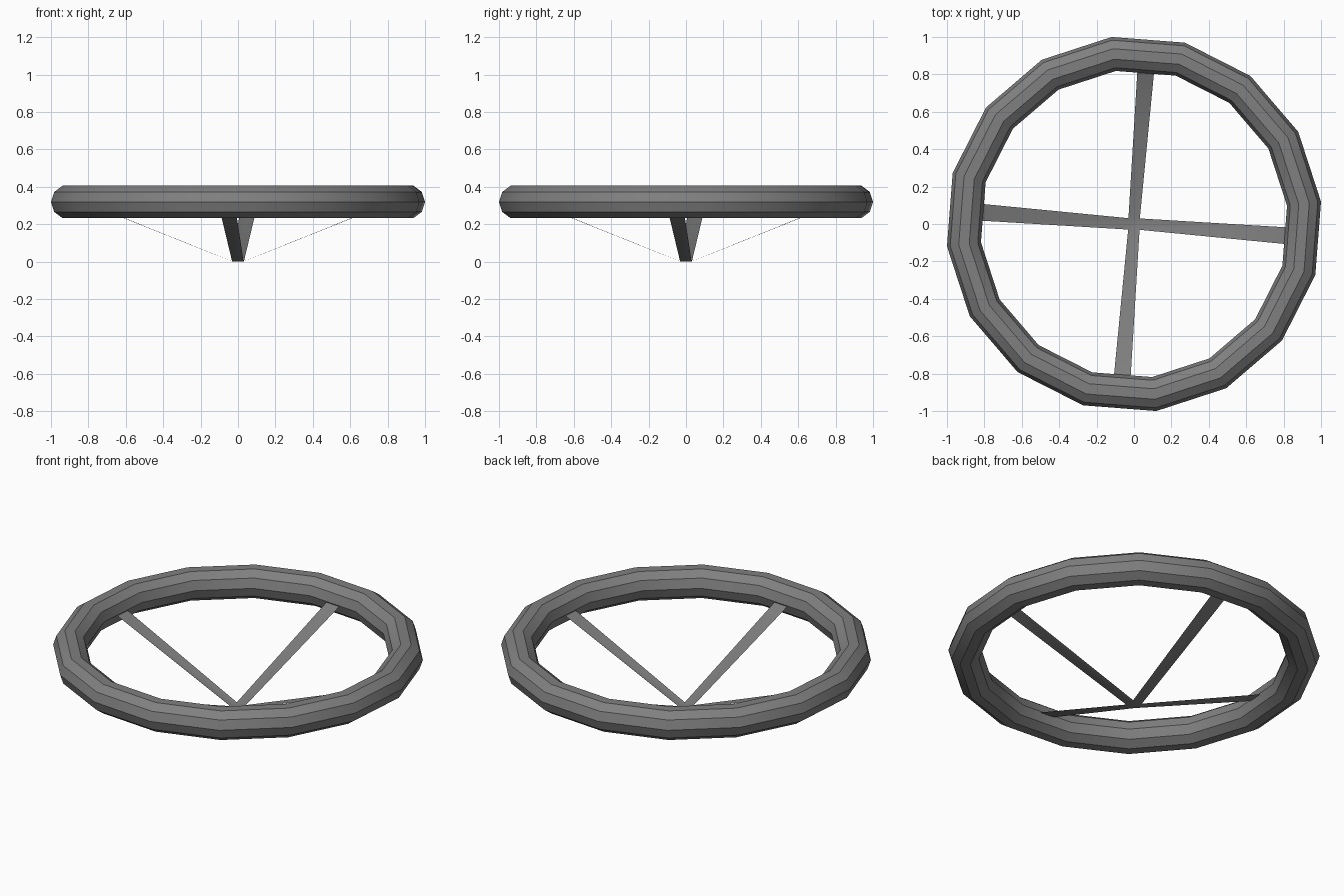
import bpy, math

if "Cube" in bpy.data.objects:
    bpy.data.objects.remove(bpy.data.objects["Cube"])

grey = bpy.data.materials.new("dark_grey")
grey.diffuse_color = (0.215, 0.215, 0.215, 1)
grey.use_nodes = True
grey.node_tree.nodes["Principled BSDF"].inputs["Base Color"].default_value = grey.diffuse_color

MID_Z = 0.319


def finish(name, verts, faces):
    mesh = bpy.data.meshes.new(name)
    mesh.from_pydata(verts, [], faces)
    mesh.materials.append(grey)
    obj = bpy.data.objects.new(name, mesh)
    bpy.context.collection.objects.link(obj)
    bpy.ops.object.select_all(action='DESELECT')
    obj.select_set(True)
    bpy.context.view_layer.objects.active = obj
    bpy.ops.object.shade_smooth_by_angle(angle=math.radians(30))
    return obj


# Rim: 16 segments around, ten-sided section
N, M, R, r = 16, 10, 0.9155, 0.0915
verts, faces = [], []
for i in range(N):
    a = math.radians(6.8) + math.tau * i / N
    for j in range(M):
        b = math.tau * j / M
        d = R + r * math.cos(b)
        verts.append((d * math.cos(a), d * math.sin(a), MID_Z + r * math.sin(b)))
for i in range(N):
    k = (i + 1) % N
    for j in range(M):
        l = (j + 1) % M
        faces.append((i * M + j, k * M + j, k * M + l, i * M + l))
finish("rim", verts, faces)

# Spokes: small square hub with four widening sheet arms rising to the rim
h = 0.032
verts, faces = [], [(0, 1, 2, 3)]


def turned(x, y, z, a):
    c, s = math.cos(a), math.sin(a)
    return (x * c - y * s, x * s + y * c, z)


angles = [math.radians(-4.4) + i * math.pi / 2 for i in range(4)]
for a in angles:
    verts.append(turned(h, -h * 0.9, 0, a))
for a in angles:
    verts.append(turned(0.83, -0.045, MID_Z + 0.002, a))
    verts.append(turned(0.83, 0.045, MID_Z + 0.002, a))
for i in range(4):
    faces.append((i, 4 + 2 * i, 5 + 2 * i, (i + 1) % 4))
finish("spokes", verts, faces)
